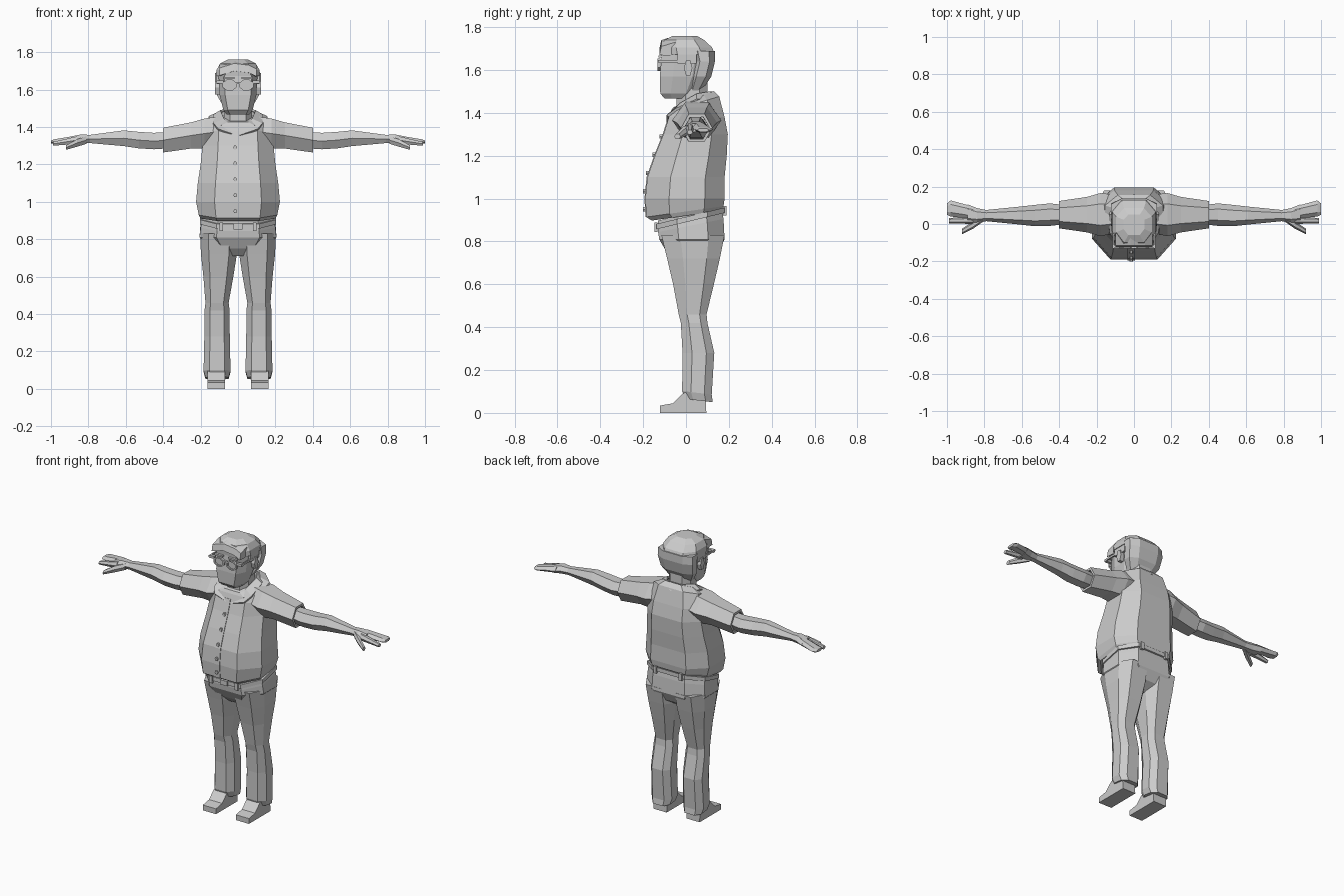
import bpy, bmesh, math

cube = bpy.data.objects.get("Cube")
if cube:
    bpy.data.objects.remove(cube)

tone = (.6, .6, .6, 1)
grey = bpy.data.materials.new("plain_grey")
grey.use_nodes = True
grey.diffuse_color = tone
grey.node_tree.nodes["Principled BSDF"].inputs["Base Color"].default_value = tone


def finish(name, bm, mirror=False, thickness=0):
    """Turn a bmesh into a flat shaded object, optionally mirrored or thickened."""
    bmesh.ops.recalc_face_normals(bm, faces=bm.faces)
    mesh = bpy.data.meshes.new(name)
    bm.to_mesh(mesh)
    bm.free()
    mesh.materials.append(grey)
    part = bpy.data.objects.new(name, mesh)
    bpy.context.collection.objects.link(part)
    if thickness:
        part.modifiers.new("thickness", 'SOLIDIFY').thickness = thickness
    if mirror:
        part.modifiers.new("mirror", 'MIRROR')
    return part


def loft(name, rings, mirror=False, caps=True, closed=True, thickness=0):
    """Skin a list of equally sized rings or open strips."""
    bm = bmesh.new()
    rows = [[bm.verts.new(point) for point in ring] for ring in rings]
    for low, high in zip(rows, rows[1:]):
        sides = list(zip(low, high))
        following = sides[1:] + sides[:1] if closed else sides[1:]
        for (a, b), (c, d) in zip(sides, following):
            bm.faces.new((a, c, d, b))
    if caps and closed:
        bm.faces.new(rows[0])
        bm.faces.new(rows[-1])
    return finish(name, bm, mirror, thickness)


def level(z, half, front, back, tilt=0, middle=0, flat=.56):
    """Eight-sided ring around the body with flat front and back panels."""
    depth = back - front
    panel, fore, aft = half * flat, front + depth * .3, back - depth * .25
    right = [(panel, front), (half, fore), (half, aft), (panel, back)]
    left = [(-x, y) for x, y in reversed(right)]
    return [(middle + x, y, z + tilt * y) for x, y in right + left]


def slice_across(x, y, z, wide, tall):
    """Upright six-sided ring around an arm or finger."""
    angles = [math.tau * side / 6 for side in range(6)]
    return [(x, y + wide * math.cos(a), z + tall * math.sin(a) / math.sin(math.pi / 3))
            for a in angles]


def box(name, centre, size, mirror=False):
    bm = bmesh.new()
    bmesh.ops.create_cube(bm, size=1)
    bmesh.ops.scale(bm, vec=size, verts=bm.verts)
    bmesh.ops.translate(bm, vec=centre, verts=bm.verts)
    return finish(name, bm, mirror)


# Shirt body with a round belly, gathered in at the neck
shirt = [
    level(z=.92, half=.2, front=-.16, back=.16, tilt=.14),
    level(z=.94, half=.21, front=-.185, back=.175, tilt=.14),
    level(z=1, half=.224, front=-.19, back=.18),
    level(z=1.1, half=.215, front=-.18, back=.18),
    level(z=1.2, half=.2, front=-.145, back=.19),
    level(z=1.3, half=.19, front=-.105, back=.195),
    level(z=1.38, half=.185, front=-.08, back=.18),
    level(z=1.43, half=.155, front=-.07, back=.155, tilt=.3),
    level(z=1.45, half=.1, front=-.06, back=.13, tilt=.4),
]
loft("shirt_body", shirt)

# Button placket follows the front of the shirt
front_line = [(ring[0][1], ring[0][2]) for ring in shirt[1:-2]]
loft("shirt_placket", [[(x, y - .004, z) for x in (-.035, .005)] for y, z in front_line],
     closed=False, thickness=.006)

# Buttons sit on the placket at even steps
for step in range(5):
    z = .95 + step * .085
    (ya, za), (yb, zb) = next(pair for pair in zip(front_line, front_line[1:]) if pair[1][1] >= z)
    y = ya + (yb - ya) * (z - za) / (zb - za)
    disc = slice_across(0, 0, 0, wide=.01, tall=.01)
    loft("shirt_button", [[(u - .015, y - out, z + v) for _, u, v in disc] for out in (0, .014)])

# Collar: a folded band ending in a pointed flap on each side
fold = [(0, .13, 1.5), (.06, .11, 1.5), (.095, .05, 1.49), (.075, -.03, 1.445), (.005, -.09, 1.355)]
edge = [(0, .16, 1.465), (.085, .145, 1.465), (.135, .05, 1.465), (.13, -.05, 1.42), (.105, -.09, 1.39)]
loft("shirt_collar", [fold, edge], mirror=True, closed=False, thickness=.012)

# Short sleeves with the hem turned in around the arm
loft("sleeve", [
    slice_across(.08, y=.055, z=1.38, wide=.1, tall=.08),
    slice_across(.18, y=.05, z=1.365, wide=.115, tall=.08),
    slice_across(.25, y=.05, z=1.355, wide=.095, tall=.07),
    slice_across(.4, y=.05, z=1.33, wide=.073, tall=.066),
    slice_across(.4, y=.05, z=1.33, wide=.06, tall=.052),
    slice_across(.38, y=.05, z=1.33, wide=.06, tall=.05),
], mirror=True)

# Bare arms down to the palm
loft("arm", [
    slice_across(.36, y=.05, z=1.33, wide=.05, tall=.043),
    slice_across(.45, y=.05, z=1.325, wide=.06, tall=.044),
    slice_across(.53, y=.045, z=1.33, wide=.057, tall=.044),
    slice_across(.61, y=.045, z=1.34, wide=.048, tall=.042),
    slice_across(.79, y=.045, z=1.336, wide=.03, tall=.022),
    slice_across(.84, y=.045, z=1.336, wide=.04, tall=.024),
    slice_across(.89, y=.055, z=1.33, wide=.05, tall=.02),
], mirror=True)

# Fingers: a joined group, a separate finger and the thumb
loft("finger_group", [
    slice_across(.86, y=.06, z=1.335, wide=.033, tall=.02),
    slice_across(.98, y=.083, z=1.322, wide=.043, tall=.013),
    slice_across(1, y=.08, z=1.32, wide=.03, tall=.008),
], mirror=True)
loft("lower_finger", [
    slice_across(.86, y=.02, z=1.33, wide=.02, tall=.02),
    slice_across(.99, y=.018, z=1.31, wide=.014, tall=.01),
], mirror=True)
loft("thumb", [
    slice_across(.81, y=.03, z=1.33, wide=.02, tall=.02),
    slice_across(.86, y=-.005, z=1.315, wide=.02, tall=.02),
    slice_across(.92, y=-.04, z=1.29, wide=.015, tall=.012),
], mirror=True)

# Trouser seat narrows to the crotch
loft("trouser_seat", [
    level(z=.93, half=.19, front=-.13, back=.165, tilt=.25),
    level(z=.87, half=.2, front=-.13, back=.175, tilt=.2),
    level(z=.81, half=.206, front=-.125, back=.18),
    level(z=.75, half=.15, front=-.09, back=.15),
    level(z=.71, half=.06, front=-.05, back=.09),
])

# Trouser legs, creased at the knee and loose at the cuff
loft("trouser_leg", [
    level(z=.83, middle=.103, half=.1, front=-.115, back=.18),
    level(z=.72, middle=.102, half=.096, front=-.088, back=.158),
    level(z=.6, middle=.105, half=.08, front=-.06, back=.13),
    level(z=.46, middle=.112, half=.062, front=-.034, back=.096),
    level(z=.42, middle=.112, half=.067, front=-.024, back=.1),
    level(z=.28, middle=.112, half=.068, front=-.016, back=.132),
    level(z=.1, middle=.112, half=.072, front=-.018, back=.12, tilt=-.12),
    level(z=.065, middle=.112, half=.062, front=-.005, back=.125, tilt=-.12),
], mirror=True)

# Belt with loops and a buckle
loft("belt", [level(z, half=.204, front=-.138, back=.18, tilt=.24) for z in (.89, .915)])
for y in (-.14, .18):
    box("belt_loop", centre=(.09, y, .9 + y * .24), size=(.02, .016, .045), mirror=True)
box("belt_buckle", centre=(0, -.14, .868), size=(.05, .014, .03))

# Shoes: wedge profile extruded across the foot
sole = [(-.122, 0), (-.122, .034), (-.06, .045), (-.015, .09), (.03, .11), (.09, .1), (.095, 0)]
loft("shoe", [[(x, y, z) for y, z in sole] for x in (.07, .163)], mirror=True)

# Neck
loft("neck", [level(z, half=.075, front=-.045, back=.1) for z in (1.34, 1.55)])

# Face block with a square jaw
loft("face", [
    level(z=1.468, half=.062, front=-.1, back=.01, flat=.7),
    level(z=1.49, half=.078, front=-.12, back=.04, flat=.7),
    level(z=1.57, half=.098, front=-.122, back=.08, flat=.7),
    level(z=1.71, half=.106, front=-.11, back=.1, flat=.7),
])

# Hair: mass behind the ears, crown and a swept forelock
loft("hair_back", [
    level(z=1.505, half=.075, front=.01, back=.075),
    level(z=1.57, half=.113, front=.018, back=.118),
    level(z=1.64, half=.123, front=.035, back=.135),
    level(z=1.69, half=.122, front=.02, back=.135),
])
loft("hair_crown", [
    level(z=1.672, half=.119, front=-.115, back=.135),
    level(z=1.705, half=.115, front=-.118, back=.122),
    level(z=1.74, half=.095, front=-.1, back=.085),
    level(z=1.76, half=.055, front=-.06, back=.05),
])
loft("forelock", [[(x, -.124, z - .025), (x, -.115, z + .015), (x, -.05, z + .035), (x, -.05, z - .03)]
                  for x, z in ((-.1, 1.7), (-.02, 1.725), (.06, 1.715), (.1, 1.695))])
box("sideburn", centre=(.105, .005, 1.66), size=(.02, .09, .06), mirror=True)
loft("ear", [slice_across(x, y=.01, z=1.61, wide=.02, tall=.035) for x in (.09, .124)], mirror=True)


# Spectacles: eight-sided rims, thin lenses, bridge and side arms
def lens_ring(scale, y):
    angles = [math.tau * (side + .5) / 8 for side in range(8)]
    return [(.045 + .036 * scale * math.cos(a), y, 1.624 + .029 * scale * math.sin(a)) for a in angles]


rim_back, rim_front = -.118, -.132
loft("glasses_rim", [lens_ring(.8, rim_back), lens_ring(.8, rim_front),
                     lens_ring(1.1, rim_front), lens_ring(1.1, rim_back)], mirror=True, caps=False)
loft("glasses_lens", [lens_ring(.85, y) for y in (-.119, -.124)], mirror=True)
box("glasses_bridge", centre=(0, -.125, 1.635), size=(.03, .013, .01))
box("glasses_hinge", centre=(.097, -.12, 1.64), size=(.038, .018, .016), mirror=True)
box("glasses_arm", centre=(.112, -.05, 1.642), size=(.008, .16, .012), mirror=True)
box("eyebrow", centre=(.05, -.12, 1.663), size=(.06, .016, .01), mirror=True)
